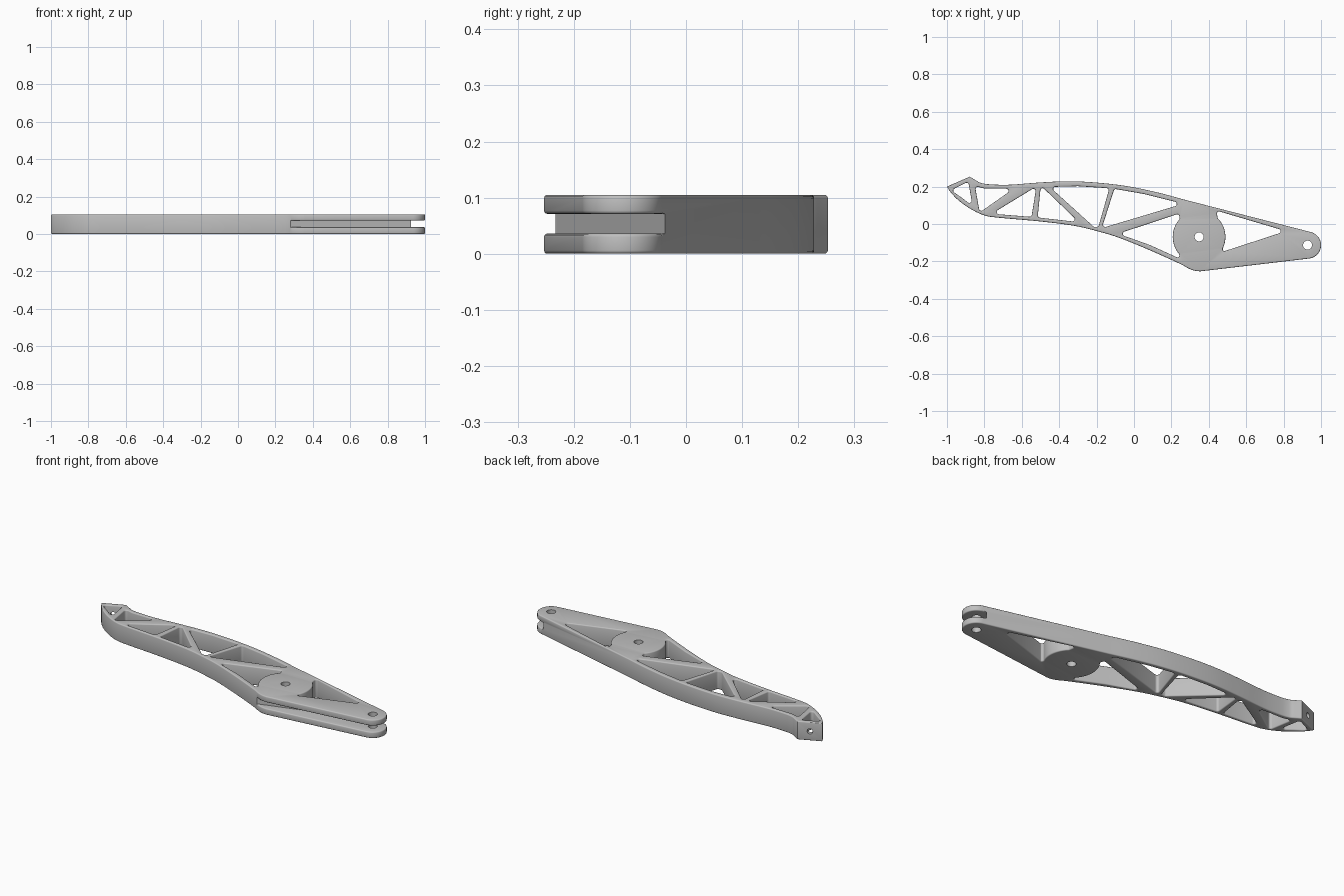
import bpy, bmesh, math
from mathutils import Vector

if "Cube" in bpy.data.objects:
    bpy.data.objects.remove(bpy.data.objects["Cube"])

H, B = 0.105, 0.006             # thickness, edge rounding
Z_LO, Z_HI = 0.036, 0.071       # slot between the fork plates
HUB, TIP = (0.348, -0.069), (0.928, -0.113)


def arc(c, r, a0, a1, n):
    return [(c[0] + r * math.cos(math.radians(a0 + (a1 - a0) * i / n)),
             c[1] + r * math.sin(math.radians(a0 + (a1 - a0) * i / n))) for i in range(n + 1)]


def smooth(pts, n=5):
    """Catmull-Rom curve through the points."""
    p = [Vector(q) for q in [pts[0]] + pts + [pts[-1]]]
    out = []
    for i in range(1, len(p) - 2):
        a, b, c, d = p[i - 1:i + 3]
        for k in range(n):
            t = k / n
            out.append(tuple(0.5 * (2 * b + (c - a) * t + (2 * a - 5 * b + 4 * c - d) * t * t
                                    + (3 * b - a - 3 * c + d) * t ** 3)))
    return out + [pts[-1]]


def rounded(pts, r=0.012, n=6):
    """Polygon with filleted corners; near-straight corners are kept."""
    out, m = [], len(pts)
    for i in range(m):
        p = Vector(pts[i])
        u, v = Vector(pts[i - 1]) - p, Vector(pts[(i + 1) % m]) - p
        ang = u.angle(v)
        if ang > 2.7:
            out.append(tuple(p))
            continue
        t = min(r / math.tan(ang / 2), 0.45 * u.length, 0.45 * v.length)
        rr = t * math.tan(ang / 2)
        u.normalize()
        v.normalize()
        c = p + (u + v).normalized() * (rr / math.sin(ang / 2))
        s, e = p + u * t - c, p + v * t - c
        a0 = math.atan2(s.y, s.x)
        da = (math.atan2(e.y, e.x) - a0 + math.pi) % (2 * math.pi) - math.pi
        out += [(c.x + rr * math.cos(a0 + da * k / n), c.y + rr * math.sin(a0 + da * k / n))
                for k in range(n + 1)]
    return out


def clean(pts):
    out = []
    for p in pts:
        if not out or (Vector(p) - Vector(out[-1])).length > 1e-4:
            out.append(p)
    if (Vector(out[0]) - Vector(out[-1])).length < 1e-4:
        out.pop()
    return out


def oriented(pts, ccw):
    pts = clean(pts)
    area = sum(pts[i - 1][0] * pts[i][1] - pts[i][0] * pts[i - 1][1] for i in range(len(pts)))
    return pts if (area > 0) == ccw else pts[::-1]


def offset(pts, d):
    """Move a loop to its left by d (into the material)."""
    out, m = [], len(pts)
    for i in range(m):
        p = Vector(pts[i])
        a, b = (p - Vector(pts[i - 1])).normalized(), (Vector(pts[(i + 1) % m]) - p).normalized()
        na, nb = Vector((-a.y, a.x)), Vector((-b.y, b.x))
        k = (na + nb).normalized()
        out.append(p + k * d / max(k.dot(na), 0.5))
    return out


def make(name, bm):
    bmesh.ops.recalc_face_normals(bm, faces=bm.faces)
    me = bpy.data.meshes.new(name)
    bm.to_mesh(me)
    bm.free()
    ob = bpy.data.objects.new(name, me)
    bpy.context.collection.objects.link(ob)
    return ob


def plate(name, loops, levels):
    """Walls from rings (z, inset) for each loop, closed by caps with holes."""
    bm = bmesh.new()
    caps = ([], [])
    for loop in loops:
        rings = [[bm.verts.new((q[0], q[1], z)) for q in offset(loop, d)] for z, d in levels]
        m = len(loop)
        for r0, r1 in zip(rings, rings[1:]):
            for i in range(m):
                j = (i + 1) % m
                bm.faces.new((r0[i], r0[j], r1[j], r1[i]))
        for cap, ring in zip(caps, (rings[0], rings[-1])):
            cap += [bm.edges.get((ring[i], ring[(i + 1) % m])) for i in range(m)]
    for cap in caps:
        bmesh.ops.triangle_fill(bm, use_beauty=True, edges=cap, normal=(0, 0, 1))
    return make(name, bm)


def cylinder(name, loc, axis, r, depth):
    bm = bmesh.new()
    bmesh.ops.create_cone(bm, cap_ends=True, segments=32, radius1=r, radius2=r, depth=depth)
    ob = make(name, bm)
    ob.rotation_euler = Vector(axis).to_track_quat('Z', 'Y').to_euler()
    ob.location = loc
    return ob


# outer outline
lower = smooth([(-1, .2), (-.98, .17), (-.94, .128), (-.878, .083), (-.8, .046), (-.717, .033),
                (-.504, .014), (-.317, -.01), (-.183, -.042), (-.076, -.075), (.084, -.14),
                (.244, -.212), (.29, -.237), (.325, -.25), (.355, -.253)])
upper = smooth([(.27, .13), (.137, .166), (-.023, .2), (-.183, .22), (-.343, .2285), (-.504, .222),
                (-.664, .21), (-.77, .212), (-.82, .22), (-.845, .233), (-.878, .253)])
outline = lower + arc(TIP, 0.072, -83.4, 75.5, 24) + upper

# truss openings
pockets = [
    [(-.978, .18), (-.886, .226), (-.863, .096), (-.92, .14)],
    [(-.85, .203), (-.8, .19), (-.645, .188), (-.825, .062)],
    [(-.522, .2), (-.548, .038), (-.76, .055)],
    [(-.498, .205), (-.515, .035), (-.295, .01)],
    [(-.45, .198), (-.3, .202), (-.132, .191), (-.19, -.015), (-.215, -.015)],
    [(-.105, .188), (.05, .161), (.262, .108), (-.172, -.022)],
    [(-.085, -.052), (.084, -.112), (.238, -.182)] + arc(HUB, .141, 223, 137, 14) + [(.24, .055)],
    [(.478, -.147), (.812, -.038), (.44, .072)] + arc(HUB, .141, 45, -27, 12),
]
loops = [oriented(outline, True)] + [oriented(rounded(p), False) for p in pockets]
edge = [(B * (1 - math.cos(a)), B * (1 - math.sin(a))) for a in (0, math.pi / 6, math.pi / 3, math.pi / 2)]
levels = edge + [(H - z, d) for z, d in reversed(edge)]
arm = plate("truss_arm", loops, levels)

# cutters: fork slot, pin holes, end bolt hole
slot = plate("slot_cutter", [[(.2, -.257), (.2, -.4), (1.1, -.4), (1.1, .0155), (.907, -.043)]],
             [(Z_LO, 0), (Z_HI, 0)])
cutters = [slot,
           cylinder("hub_pin_cutter", (*HUB, H / 2), (0, 0, 1), 0.024, 0.3),
           cylinder("tip_pin_cutter", (*TIP, H / 2), (0, 0, 1), 0.024, 0.3),
           cylinder("end_bolt_cutter", (-.939, .2265, H / 2), (-.398, .917, 0), 0.015, 0.08)]
bpy.context.view_layer.objects.active = arm
for c in cutters:
    mod = arm.modifiers.new("cut", 'BOOLEAN')
    mod.operation, mod.solver, mod.object = 'DIFFERENCE', 'EXACT', c
    bpy.ops.object.modifier_apply(modifier=mod.name)
for c in cutters:
    bpy.data.objects.remove(c)

# round the mouth edges of the fork plates
bm = bmesh.new()
bm.from_mesh(arm.data)
mouth = []
for e in bm.edges:
    flat = any(all(abs(v.co.z - z) < 1e-4 for v in e.verts) for z in (Z_LO, Z_HI))
    away = min((v.co.xy - Vector(TIP)).length for v in e.verts) > 0.04
    if flat and away and len(e.link_faces) == 2 and e.is_convex and e.calc_face_angle() > 1:
        mouth.append(e)
bmesh.ops.bevel(bm, geom=mouth, offset=B, offset_type='OFFSET', segments=3, profile=0.5,
                affect='EDGES', clamp_overlap=False)
bm.to_mesh(arm.data)
bm.free()

# finish
mat = bpy.data.materials.new("plain_grey")
mat.diffuse_color = (0.52, 0.52, 0.52, 1)
mat.use_nodes = True
mat.node_tree.nodes["Principled BSDF"].inputs["Base Color"].default_value = mat.diffuse_color
arm.data.materials.clear()
arm.data.materials.append(mat)
for f in arm.data.polygons:
    f.material_index = 0
arm.select_set(True)
bpy.ops.object.shade_smooth_by_angle(angle=math.radians(35))
